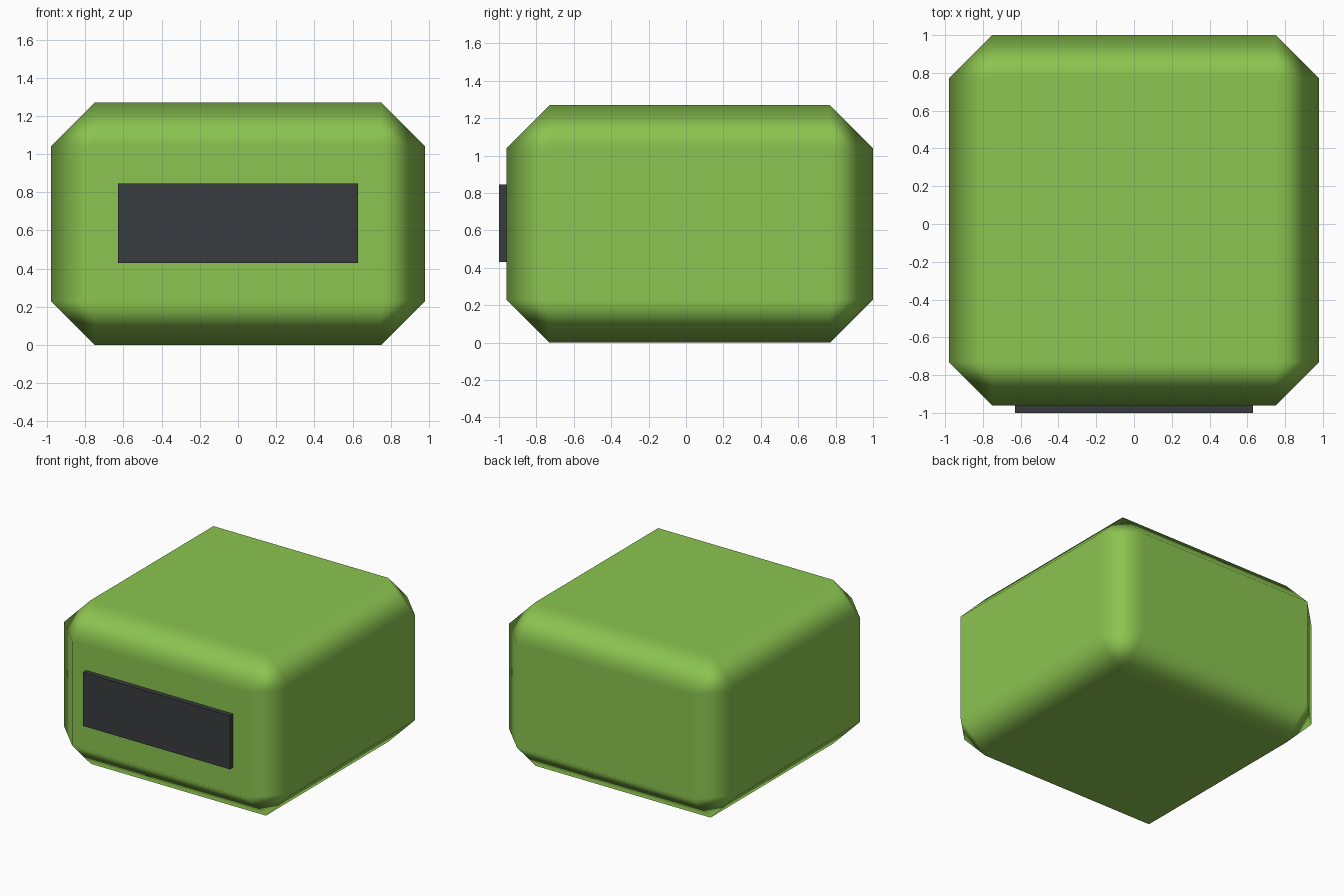
import bpy

if "Cube" in bpy.data.objects:
    bpy.data.objects.remove(bpy.data.objects["Cube"])


def material(name, rgb):
    mat = bpy.data.materials.new(name)
    mat.diffuse_color = (*rgb, 1.0)
    mat.use_nodes = True
    mat.node_tree.nodes["Principled BSDF"].inputs["Base Color"].default_value = mat.diffuse_color
    return mat


def box(name, lo, hi, mat):
    """Axis-aligned box between two corners."""
    centre = [(a + b) / 2 for a, b in zip(lo, hi)]
    bpy.ops.mesh.primitive_cube_add(size=1, location=centre)
    ob = bpy.context.object
    ob.name = name
    ob.scale = [b - a for a, b in zip(lo, hi)]
    bpy.ops.object.transform_apply(location=False, rotation=False, scale=True)
    ob.data.materials.append(mat)
    return ob


green = material("green", (0.26, 0.55, 0.08))
dark = material("dark_grey", (0.04, 0.045, 0.05))

# Head block: wide single-step chamfer, smooth shaded with flat main faces
body = box("body", (-0.98, -0.96, 0.0), (0.98, 1.0, 1.27), green)
bpy.ops.object.shade_smooth()
bevel = body.modifiers.new("chamfer", "BEVEL")
bevel.width = 0.23
bevel.segments = 1
bevel.limit_method = "NONE"
bevel.harden_normals = True

# Dark panel set into the front face
box("front_panel", (-0.63, -1.0, 0.43), (0.63, -0.92, 0.845), dark)
